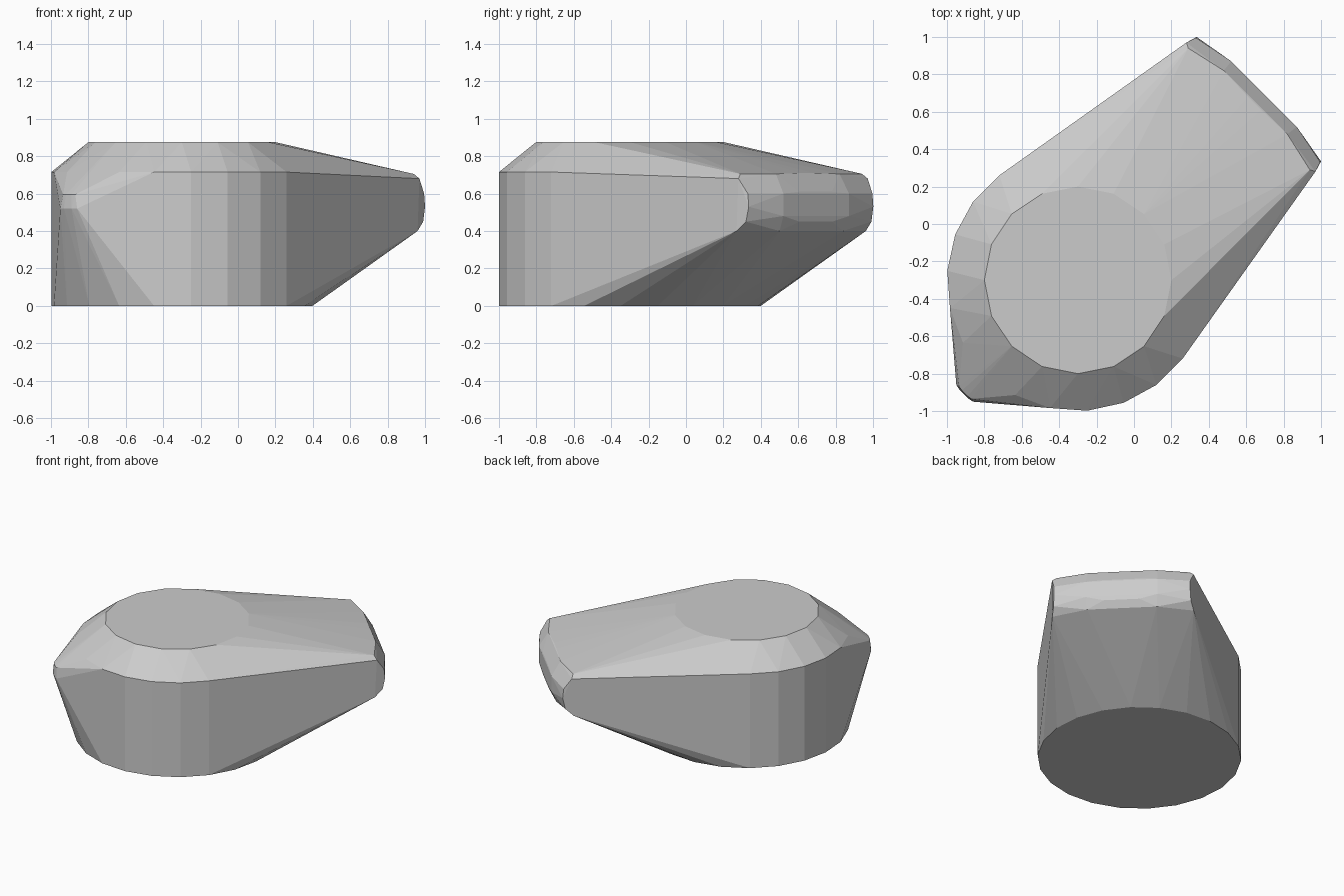
import bpy, bmesh
from math import cos, sin, tau

if "Cube" in bpy.data.objects:
    bpy.data.objects.remove(bpy.data.objects["Cube"])

bm = bmesh.new()


def ring(radius, z, sides, phase=0.0):
    # Circle of points around the rounded end
    for i in range(sides):
        a = tau * (i / sides + 1 / 8) + phase
        bm.verts.new((-0.3 + radius * cos(a), -0.3 + radius * sin(a), z))


def mirrored(points):
    # The body is symmetric across the x = y diagonal
    for x, y, z in points:
        bm.verts.new((x, y, z))
        bm.verts.new((y, x, z))


# Rounded end: straight wall and chamfered flat top
ring(0.7, 0.0, 22)
ring(0.7, 0.715, 22)
ring(0.5, 0.875, 16)

# Narrow end: rounded corner profile
mirrored([(0.96, 0.27, 0.40), (0.99, 0.32, 0.45), (1.0, 0.335, 0.53),
          (0.995, 0.33, 0.60), (0.97, 0.28, 0.68), (0.94, 0.29, 0.705)])
# Narrow end: shallow arc between the corners
mirrored([(0.87, 0.52, 0.48), (0.87, 0.52, 0.60), (0.84, 0.50, 0.40),
          (0.82, 0.48, 0.705), (0.78, 0.605, 0.45), (0.78, 0.605, 0.61),
          (0.70, 0.62, 0.40), (0.68, 0.61, 0.71)])

# Small blunt corner opposite the narrow end
mirrored([(-0.95, -0.86, 0.52), (-0.935, -0.87, 0.595),
          (-0.93, -0.89, 0.52), (-0.92, -0.89, 0.595)])

# Skin everything with one convex shell
hull = bmesh.ops.convex_hull(bm, input=bm.verts[:])
unused = {g for g in hull["geom_interior"] + hull["geom_unused"]
          if isinstance(g, bmesh.types.BMVert)}
bmesh.ops.delete(bm, geom=list(unused), context='VERTS')
bmesh.ops.dissolve_limit(bm, angle_limit=0.01, verts=bm.verts[:], edges=bm.edges[:])
bmesh.ops.recalc_face_normals(bm, faces=bm.faces[:])

mesh = bpy.data.meshes.new("tapered_body")
bm.to_mesh(mesh)
bm.free()
body = bpy.data.objects.new("tapered_body", mesh)
bpy.context.collection.objects.link(body)
